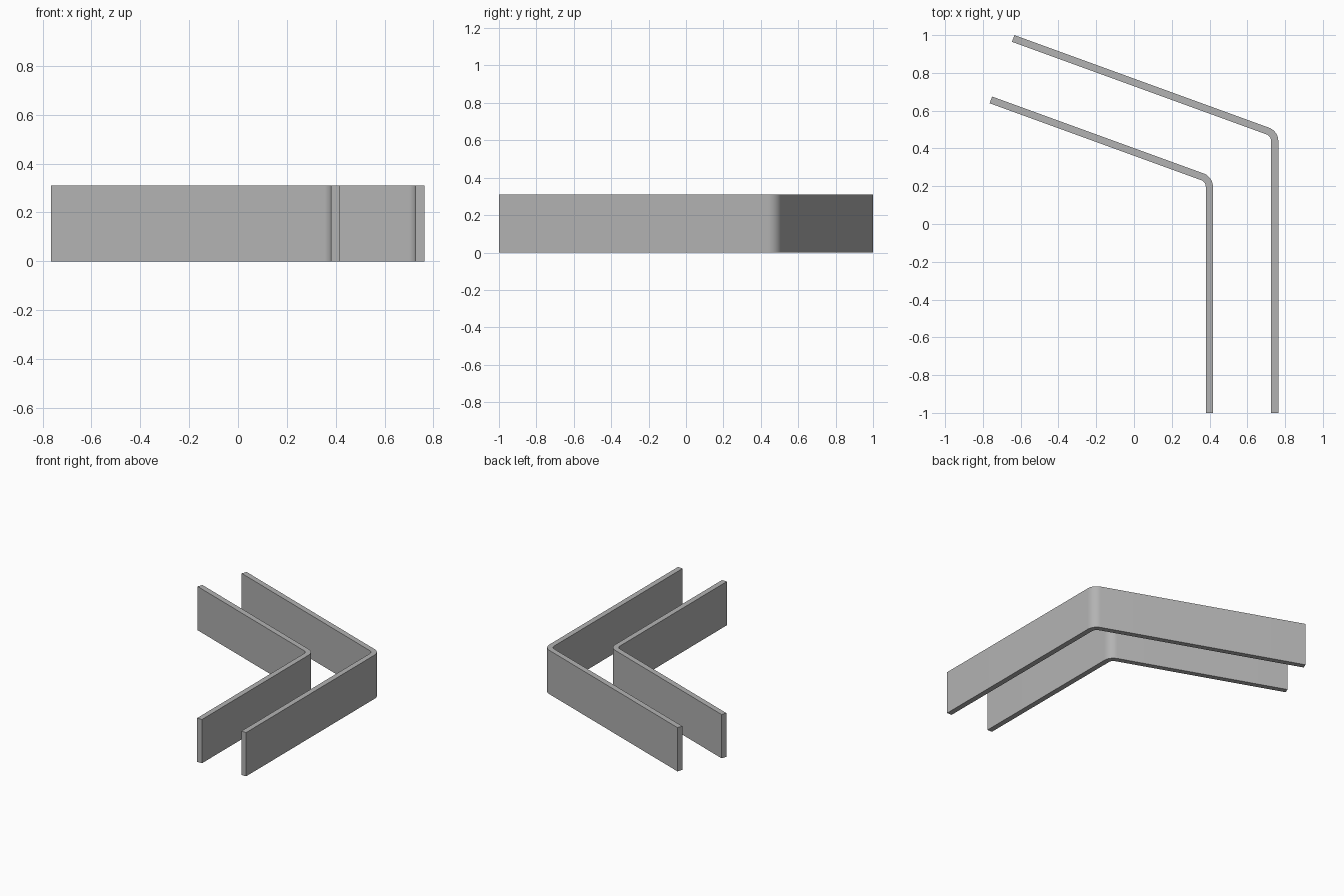
import bpy, bmesh
from math import radians, tan, cos, sin
from mathutils import Vector

cube = bpy.data.objects.get("Cube")
if cube:
    bpy.data.objects.remove(cube, do_unlink=True)

HEIGHT = 0.31
THICK = 0.038
BEND = radians(70)
RADIUS = 0.076
SEGMENTS = 12
GAP = 0.346                                   # spacing between the two walls
NORMAL = Vector((cos(BEND), sin(BEND)))       # outward normal of the slanted leg

grey = bpy.data.materials.new("light_grey")
grey.use_nodes = True
colour = (0.45, 0.45, 0.45, 1)
grey.diffuse_color = colour
grey.node_tree.nodes["Principled BSDF"].inputs["Base Color"].default_value = colour


def bent_wall(name, inset):
    """Wall with a straight leg, a rounded bend and a slanted leg."""
    corner = Vector((0.764 - inset, 0.492 - inset * tan(BEND / 2)))
    centre = corner - Vector((RADIUS, RADIUS * tan(BEND / 2)))
    tip = Vector((-0.633, 1.0)) - NORMAL * inset

    def side(depth):
        r = RADIUS - depth
        angles = [BEND * i / SEGMENTS for i in range(SEGMENTS + 1)]
        arc = [centre + r * Vector((cos(a), sin(a))) for a in angles]
        return [Vector((corner.x - depth, -1))] + arc + [tip - NORMAL * depth]

    # Plan outline, raised to full height
    outline = side(0) + side(THICK)[::-1]
    bm = bmesh.new()
    base = bm.faces.new([bm.verts.new((p.x, p.y, 0)) for p in outline])
    raised = bmesh.ops.extrude_face_region(bm, geom=[base], use_keep_orig=True)
    top = [g for g in raised["geom"] if isinstance(g, bmesh.types.BMVert)]
    bmesh.ops.translate(bm, verts=top, vec=(0, 0, HEIGHT))
    bmesh.ops.recalc_face_normals(bm, faces=bm.faces)
    mesh = bpy.data.meshes.new(name)
    bm.to_mesh(mesh)
    bm.free()
    mesh.materials.append(grey)
    wall = bpy.data.objects.new(name, mesh)
    bpy.context.collection.objects.link(wall)

    # Smooth bend with crisp edges
    bpy.ops.object.select_all(action="DESELECT")
    wall.select_set(True)
    bpy.context.view_layer.objects.active = wall
    bpy.ops.object.shade_smooth_by_angle(angle=radians(30))


bent_wall("outer_wall", 0)
bent_wall("inner_wall", GAP)
